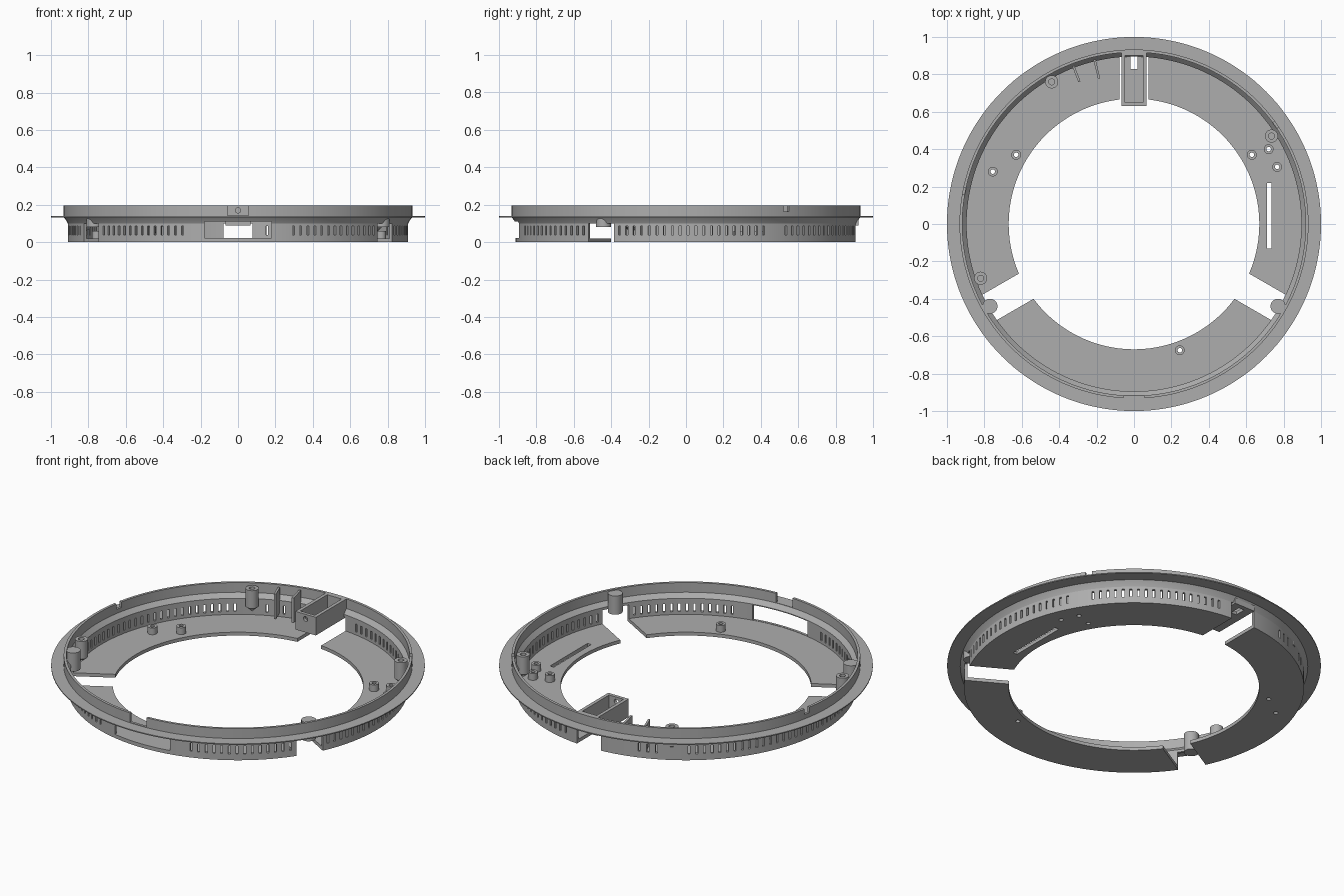
import bpy, bmesh
from math import sin, cos, radians, tau
from mathutils import Matrix, Vector

cube = bpy.data.objects.get("Cube")
if cube:
    bpy.data.objects.remove(cube)

grey = bpy.data.materials.new("mid grey plastic")
grey.use_nodes = True
grey.diffuse_color = (0.42, 0.42, 0.42, 1)
grey.node_tree.nodes["Principled BSDF"].inputs["Base Color"].default_value = (0.42, 0.42, 0.42, 1)


def make(name, bm):
    bmesh.ops.recalc_face_normals(bm, faces=bm.faces)
    mesh = bpy.data.meshes.new(name)
    bm.to_mesh(mesh)
    bm.free()
    mesh.materials.append(grey)
    obj = bpy.data.objects.new(name, mesh)
    bpy.context.collection.objects.link(obj)
    return obj


def lathe(bm, profile, x=0, y=0, steps=32):
    """Revolve a closed (radius, height) profile around a vertical axis."""
    rings = [[bm.verts.new((x + r * cos(tau * i / steps), y + r * sin(tau * i / steps), z))
              for r, z in profile] for i in range(steps)]
    n = len(profile)
    for i in range(steps):
        a, b = rings[i], rings[(i + 1) % steps]
        for j in range(n):
            k = (j + 1) % n
            if profile[j][0] or profile[k][0]:
                bm.faces.new((a[j], b[j], b[k], a[k]))
    if any(r == 0 for r, z in profile):
        bmesh.ops.remove_doubles(bm, verts=[v for ring in rings for v in ring], dist=1e-5)
        bmesh.ops.dissolve_degenerate(bm, edges=bm.edges, dist=1e-6)


def box(bm, low, high, angle=0):
    """Box between two corners, turned about the world z axis."""
    low, high = Vector(low), Vector(high)
    bmesh.ops.create_cube(bm, size=1, matrix=Matrix.Rotation(radians(angle), 4, "Z")
                          @ Matrix.Translation((low + high) / 2)
                          @ Matrix.Diagonal((*(high - low), 1)))


def cut(obj, bm):
    cutter = make("cutter", bm)
    cutter.hide_render = True
    mod = obj.modifiers.new("cut", "BOOLEAN")
    mod.operation, mod.solver, mod.object = "DIFFERENCE", "EXACT", cutter
    graph = bpy.context.evaluated_depsgraph_get()
    mesh = bpy.data.meshes.new_from_object(obj.evaluated_get(graph))
    obj.modifiers.clear()
    obj.data = mesh
    bpy.data.objects.remove(cutter)


# Floor plate, side wall, thin flange and upper rim in one section
body = bmesh.new()
lathe(body, [(.67, 0), (.91, 0), (.91, .1), (.918, .115), (.93, .131), (1, .133), (1, .139),
             (.933, .139), (.933, .197), (.918, .197), (.918, .14), (.895, .115),
             (.895, .02), (.67, .02)], steps=144)
ring = make("ring_body", body)

# Three radial gaps, front window and rim notches
gaps = bmesh.new()
for angle in (-30, 90, 210):
    box(gaps, (.5, -.078, -.05), (.96, .078, .1), angle)
box(gaps, (-.18, -.97, .022), (.18, -.8, .11))
box(gaps, (-.055, -.97, .142), (.055, -.85, .25))
for angle in (35, 169):
    box(gaps, (.85, -.018, .165), (1, .018, .25), angle)
box(gaps, (.71, -.13, -.05), (.735, .22, .05))
cut(ring, gaps)

# Vent slits around the wall, and screw holes through the floor
standoffs = [(-.63, .37), (-.755, .28), (.63, .37), (.72, .4), (.765, .305), (.245, -.675)]
vents = bmesh.new()
for start, end in ((-23, 27), (36, 80), (109, 115), (126, 202), (218, 251), (289, 323)):
    count = round((end - start) / 2.6)
    for i in range(count + 1):
        box(vents, (.86, -.006, .037), (.96, .006, .085), start + (end - start) * i / count)
for x, y in standoffs:
    lathe(vents, [(0, -.05), (.012, -.05), (.012, .05), (0, .05)], x, y)
cut(ring, vents)

parts = [ring]

# Small tubes on the floor
bm = bmesh.new()
for x, y in standoffs:
    lathe(bm, [(.012, .015), (.026, .015), (.026, .06), (.012, .06)], x, y)
parts.append(make("floor_standoffs", bm))

# Screw bosses with tapered undersides along the wall
bm = bmesh.new()
for x, y in ((-.44, .76), (.735, .47), (-.82, -.29)):
    lathe(bm, [(0, .05), (.035, .08), (.035, .185), (.016, .185), (.016, .11), (0, .11)], x, y)
parts.append(make("screw_bosses", bm))

# Plain posts above the two front gaps
bm = bmesh.new()
for x in (-.77, .77):
    lathe(bm, [(0, .08), (.04, .08), (.04, .19), (0, .19)], x, -.44)
parts.append(make("gap_posts", bm))

# Tray arm reaching inward over the back gap
bm = bmesh.new()
box(bm, (-.067, .63, .09), (.067, .922, .197))
tray = make("back_tray", bm)
bm = bmesh.new()
box(bm, (-.047, .65, .11), (.047, .9, .25))
cut(tray, bm)
bm = bmesh.new()
box(bm, (-.018, .83, .05), (.018, .895, .15))
bmesh.ops.create_cone(bm, cap_ends=True, segments=24, radius1=.014, radius2=.014, depth=.06,
                      matrix=Matrix.Translation((0, .64, .17)) @ Matrix.Rotation(tau / 4, 4, "X"))
cut(tray, bm)
parts.append(tray)

# Two thin fins beside the tray
bm = bmesh.new()
for angle, inner in ((111, .815), (103.5, .8)):
    box(bm, (inner, -.006, .04), (.905, .006, .188), angle)
parts.append(make("wall_fins", bm))

bpy.ops.object.select_all(action="DESELECT")
for obj in parts:
    obj.select_set(True)
bpy.context.view_layer.objects.active = ring
bpy.ops.object.shade_smooth_by_angle(angle=radians(25))
